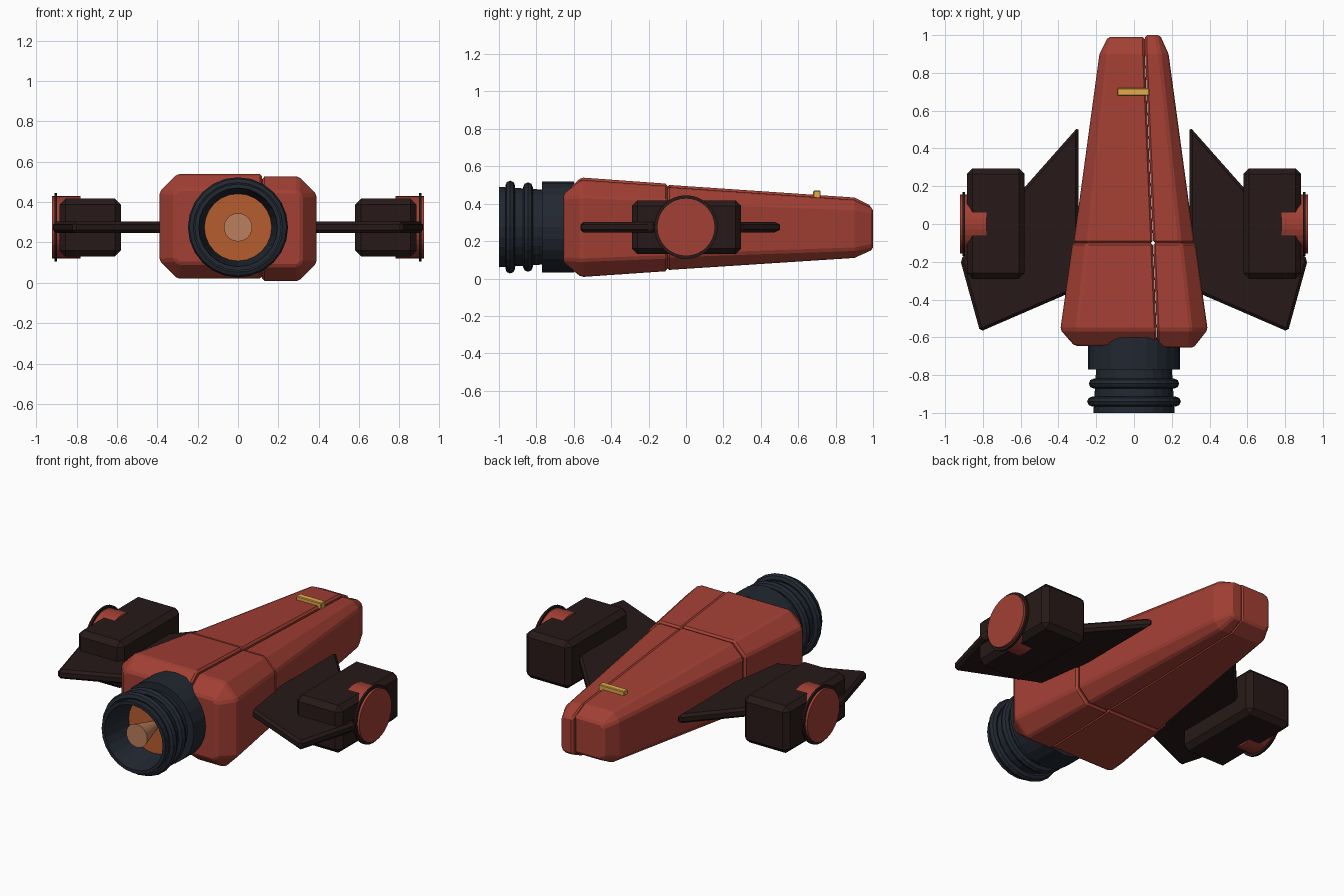
import bpy, bmesh
from math import pi, cos, sin
from mathutils import Vector

if "Cube" in bpy.data.objects:
    bpy.data.objects.remove(bpy.data.objects["Cube"])


def mat(name, c):
    m = bpy.data.materials.new(name)
    m.diffuse_color = (*c, 1)
    m.use_nodes = True
    m.node_tree.nodes["Principled BSDF"].inputs["Base Color"].default_value = m.diffuse_color
    return m


RED = mat("hull_red", (0.36, 0.05, 0.034))
DARK = mat("wing_dark", (0.020, 0.010, 0.009))
STEEL = mat("engine_steel", (0.016, 0.021, 0.031))
ORANGE = mat("glow_orange", (0.47, 0.11, 0.03))
TAN = mat("core_tan", (0.50, 0.21, 0.11))
YELLOW = mat("light_yellow", (0.75, 0.40, 0.07))
ZC = 0.275


def add(name, rings, m, bevel=0, close=False):
    """Skin a list of matching vertex rings; cap the ends unless closed."""
    bm = bmesh.new()
    vs = [[bm.verts.new(p) for p in r] for r in rings]
    n = len(vs[0])
    pairs = list(zip(vs, vs[1:])) + ([(vs[-1], vs[0])] if close else [])
    for a, b in pairs:
        for i in range(n):
            j = (i + 1) % n
            bm.faces.new((a[i], a[j], b[j], b[i]))
    if not close:
        bm.faces.new(vs[0])
        bm.faces.new(vs[-1])
    bmesh.ops.recalc_face_normals(bm, faces=bm.faces)
    me = bpy.data.meshes.new(name)
    bm.to_mesh(me)
    bm.free()
    me.materials.append(m)
    ob = bpy.data.objects.new(name, me)
    bpy.context.collection.objects.link(ob)
    if bevel:
        b = ob.modifiers.new("bevel", "BEVEL")
        b.width, b.segments, b.limit_method = bevel, 1, 'ANGLE'
        b.angle_limit = 0.4
    return ob


def box(name, lo, hi, m, bevel=0):
    return add(name, [[(lo[0], lo[1], z), (hi[0], lo[1], z), (hi[0], hi[1], z),
                       (lo[0], hi[1], z)] for z in (lo[2], hi[2])], m, bevel)


def circle(axis, at, r, n, cy=0):
    out = []
    for i in range(n):
        a, b = r * cos(2 * pi * i / n), r * sin(2 * pi * i / n)
        out.append((a, at, ZC + b) if axis == 'y' else (at, cy + a, ZC + b))
    return out


def turned(name, axis, prof, m, n=24, close=False):
    return add(name, [circle(axis, at, r, n) for at, r in prof], m, 0, close)


# hull: four tapered panels with chamfered outer corners
def hull_ring(y, side, inset, dz, end=0):
    t = (y + 0.56) / 1.46
    hw = 0.39 - 0.205 * t - inset
    zt = 0.535 - 0.105 * t + dz - inset
    zb = 0.015 + 0.10 * t + dz + inset
    c = 0.088 - 0.043 * t
    s = 0.12 - 0.062 * t
    if end:
        hw, zt, zb, c = hw - end, zt - end, zb + end, 0.02
        y += -0.085 if y < 0 else 0.09
    y += (-0.01 if y < 0 else 0.01) * (side > 0) * (end > 0)
    g = s + side * 0.001
    x = side * hw
    xc = side * (hw - c)
    return [(g, y, zt), (xc, y, zt), (x, y, zt - c),
            (x, y, zb + c), (xc, y, zb), (g, y, zb)]


for side, label, dz in ((-1, "left", 0.005), (1, "right", -0.007)):
    add("hull_rear_" + label,
        [hull_ring(-0.56, side, 0, dz, 0.075), hull_ring(-0.56, side, 0, dz),
         hull_ring(-0.10, side, 0, dz)], RED, 0.011)
    add("hull_front_" + label,
        [hull_ring(-0.10, side, 0.006, dz), hull_ring(0.90, side, 0.002, dz),
         hull_ring(0.90, side, 0.002, dz, 0.045)], RED, 0.011)

# engine collar, hollow nozzle, rings, glow
turned("engine_collar", 'y', [(-0.60, 0.243), (-0.77, 0.243)], STEEL)
turned("engine_nozzle", 'y', [(-0.76, 0.20), (-1.0, 0.215), (-1.0, 0.195),
                              (-0.80, 0.165), (-0.76, 0.165)], STEEL, 24, True)
for k, (y, r) in enumerate(((-0.845, 0.213), (-0.94, 0.222))):
    turned("nozzle_ring_%d" % k, 'y',
           [(y + 0.026 * cos(i * pi / 4), r + 0.026 * sin(i * pi / 4)) for i in range(8)],
           STEEL, 24, True)
turned("engine_glow", 'y', [(-0.77, 0.175), (-0.81, 0.175)], ORANGE)
turned("engine_core", 'y', [(-0.80, 0.025), (-0.97, 0.07)], TAN)

# wings, pods and side discs, once per side
for s, label in ((-1, "left"), (1, "right")):
    outline = [(0.295, 0.515), (0.92, -0.19), (0.815, -0.57), (0.295, -0.345)]
    add("wing_" + label, [[(s * x, y, z) for x, y in outline]
                          for z in (0.247, 0.303)], DARK, 0.015)
    xs = sorted((s * 0.58, s * 0.885))
    box("pod_" + label, (xs[0], -0.29, 0.13), (xs[1], 0.295, 0.417), DARK, 0.03)
    turned("pod_disc_" + label, 'x', [(s * 0.78, 0.155), (s * 0.922, 0.155)], RED, 32)
    turned("disc_rim_" + label, 'x', [(s * 0.896, 0.17), (s * 0.908, 0.17)], DARK, 32)

# marker light on the nose
box("nose_light", (-0.088, 0.68, 0.43), (0.082, 0.72, 0.47), YELLOW, 0.004)
